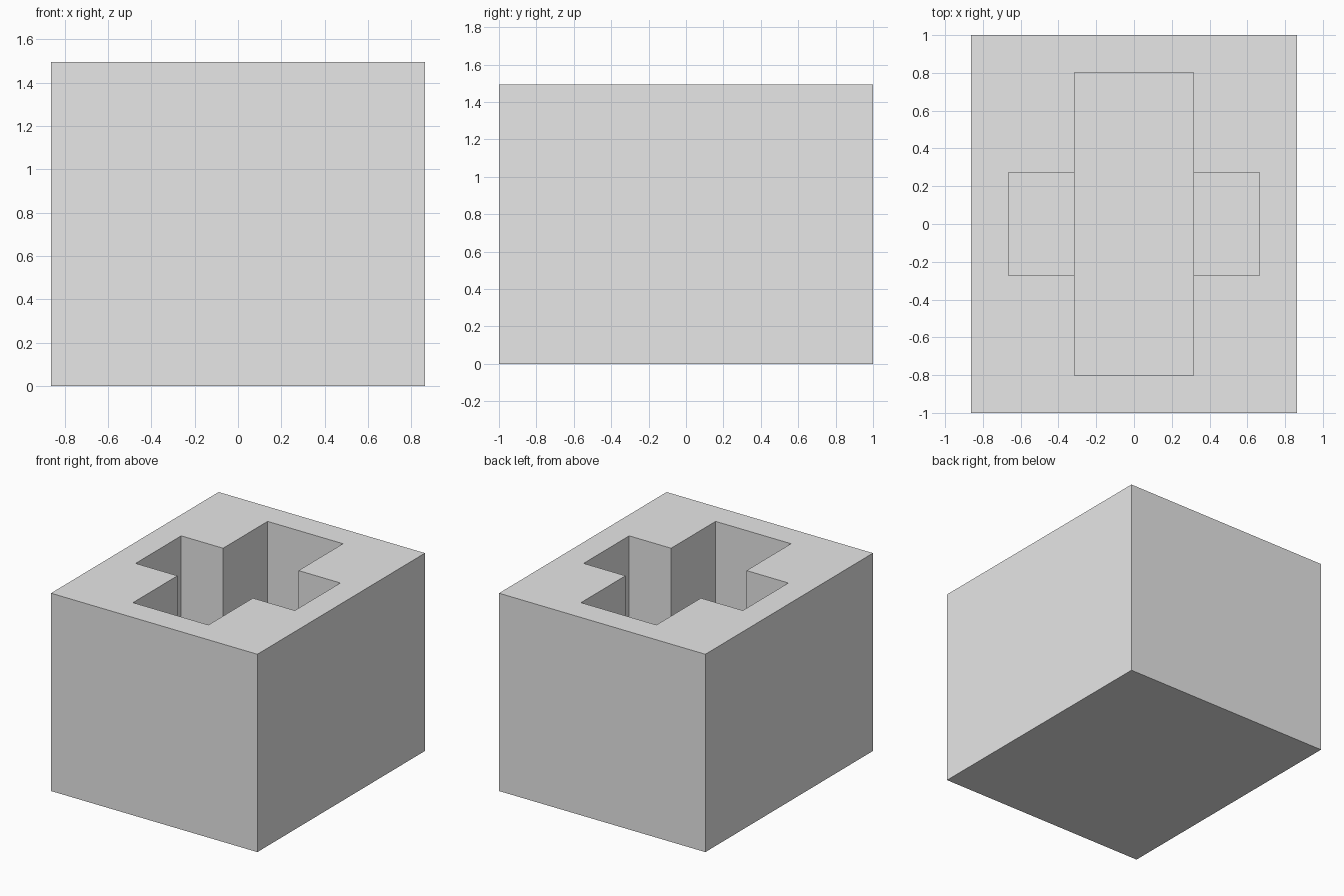
import bpy
import bmesh
from mathutils import Matrix

default = bpy.data.objects.get("Cube")
if default:
    bpy.data.objects.remove(default, do_unlink=True)

WIDTH, LENGTH, HEIGHT = 1.724, 2.0, 1.494


def make_material(name, colour):
    mat = bpy.data.materials.new(name)
    mat.use_nodes = True
    mat.diffuse_color = colour
    mat.node_tree.nodes["Principled BSDF"].inputs["Base Color"].default_value = colour
    return mat


def add_box(name, size_x, size_y, bottom, top):
    """Box centred on x and y, spanning bottom to top in z."""
    bm = bmesh.new()
    place = Matrix.Translation((0, 0, (bottom + top) / 2))
    scale = Matrix.Diagonal((size_x, size_y, top - bottom, 1))
    bmesh.ops.create_cube(bm, size=1, matrix=place @ scale)
    mesh = bpy.data.meshes.new(name)
    bm.to_mesh(mesh)
    bm.free()
    obj = bpy.data.objects.new(name, mesh)
    bpy.context.collection.objects.link(obj)
    return obj


def cut(target, cutter):
    mod = target.modifiers.new(cutter.name, "BOOLEAN")
    mod.operation = "DIFFERENCE"
    mod.solver = "EXACT"
    mod.object = cutter
    cutter.hide_render = True
    cutter.display_type = "WIRE"
    cutter.hide_set(True)


# Solid block
block = add_box("block", WIDTH, LENGTH, 0, HEIGHT)
block.data.materials.append(make_material("grey", (0.8, 0.8, 0.8, 1)))

# Cross-shaped pocket: a deep long slot and a shallower cross slot
cut(block, add_box("long_slot_cutter", 0.63, 1.606, 0.2, HEIGHT + 0.2))
cut(block, add_box("cross_slot_cutter", 1.33, 0.544, 0.5, HEIGHT + 0.3))
